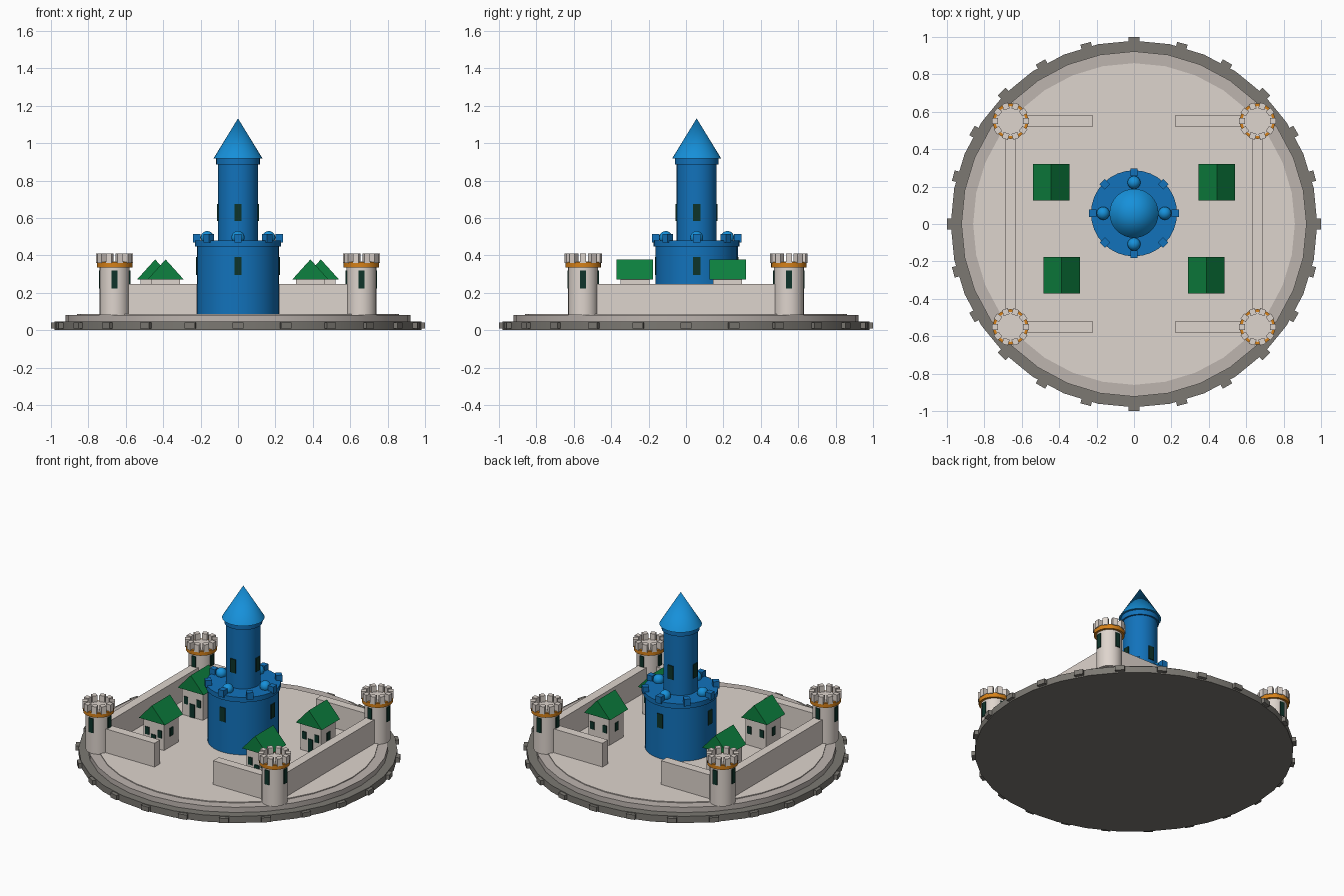
import bpy
from math import pi, cos, sin, radians

if "Cube" in bpy.data.objects:
    bpy.data.objects.remove(bpy.data.objects["Cube"])


def mat(name, r, g, b):
    m = bpy.data.materials.new(name)
    m.diffuse_color = (r, g, b, 1)
    m.use_nodes = True
    m.node_tree.nodes["Principled BSDF"].inputs["Base Color"].default_value = m.diffuse_color
    return m


STONE = mat("pale_stone", .73, .66, .61)
RIM = mat("rim_stone", .51, .46, .43)
DARK = mat("dark_stone", .20, .19, .17)
BLUE = mat("blue", .006, .17, .50)
LIGHTBLUE = mat("light_blue", .008, .28, .70)
GREEN = mat("roof_green", .004, .22, .05)
GLASS = mat("dark_green", .004, .034, .023)
ORANGE = mat("orange", .67, .22, .01)


def finish(name, m, smooth=False):
    ob = bpy.context.object
    ob.name = name
    ob.data.materials.append(m)
    if smooth:
        bpy.ops.object.shade_smooth_by_angle(angle=radians(35))
    return ob


def cyl(name, m, x, y, z0, z1, r0, r1=None, n=32):
    r1 = r0 if r1 is None else r1
    bpy.ops.mesh.primitive_cone_add(vertices=n, radius1=r0, radius2=r1, depth=z1 - z0,
                                    location=(x, y, (z0 + z1) / 2))
    return finish(name, m, True)


def box(name, m, x, y, z0, z1, sx, sy, rot=0):
    bpy.ops.mesh.primitive_cube_add(size=1, location=(x, y, (z0 + z1) / 2), rotation=(0, 0, rot))
    bpy.context.object.scale = (sx, sy, z1 - z0)
    return finish(name, m)


def ring(name, m, x, y, r, count, z0, z1, depth, width):
    """Blocks spread round a circle, each facing outwards."""
    for i in range(count):
        a = 2 * pi * i / count
        box(name, m, x + r * cos(a), y + r * sin(a), z0, z1, depth, width, a)


# Round island: dark foundation with blocks, rim and courtyard
cyl("foundation", DARK, 0, 0, 0, .045, .98)
ring("foundation_block", DARK, 0, 0, .975, 24, .008, .04, .05, .058)
cyl("rim", RIM, 0, 0, .045, .08, .923)
cyl("courtyard", STONE, 0, 0, .08, .086, .86)

# Central keep
KY = .057
cyl("keep_body", BLUE, 0, KY, .08, .45, .22)
cyl("keep_ledge", BLUE, 0, KY, .447, .48, .23)
ring("keep_battlement", BLUE, 0, KY, .22, 8, .468, .515, .04, .04)
for i in range(4):
    a = i * pi / 2
    bpy.ops.mesh.primitive_uv_sphere_add(segments=16, ring_count=10, radius=.035,
                                         location=(.165 * cos(a), KY + .165 * sin(a), .495))
    finish("keep_ball", LIGHTBLUE, True)
cyl("keep_turret", BLUE, 0, KY, .48, .89, .107)
cyl("turret_collar", BLUE, 0, KY, .885, .92, .117)
cyl("turret_roof", LIGHTBLUE, 0, KY, .918, 1.132, .131, 0)
ring("keep_window", GLASS, 0, KY, .216, 4, .295, .39, .016, .04)
ring("turret_window", GLASS, 0, KY, .104, 4, .583, .675, .016, .04)

# Corner towers and walls
for sx in (-1, 1):
    x = .66 * sx
    box("side_wall", STONE, x, 0, .08, .247, .06, 1.1)
    for y in (-.55, .55):
        box("end_wall", STONE, .44 * sx, y, .08, .247, .44, .06)
        cyl("tower", STONE, x, y, .08, .368, .08, n=24)
        cyl("tower_band", ORANGE, x, y, .335, .365, .095, n=24)
        ring("tower_merlon", STONE, x, y, .083, 10, .36, .41, .033, .033)
        ring("tower_window", GLASS, x, y, .077, 4, .222, .32, .014, .032)


# Houses with gabled roofs, ridge running front to back
def house(x, y):
    b, h = .155, .0975
    box("house_body", STONE, x, y, .08, .272, b, b)
    me = bpy.data.meshes.new("house_roof")
    pts = [(x + dx, y + dy, z) for dy in (-h, h) for dx, z in ((-h, .27), (h, .27), (0, .378))]
    me.from_pydata(pts, [], [(0, 1, 2), (5, 4, 3), (0, 3, 4, 1), (1, 4, 5, 2), (2, 5, 3, 0)])
    me.materials.append(GREEN)
    bpy.context.collection.objects.link(bpy.data.objects.new("house_roof", me))
    box("house_door", GLASS, x, y - b / 2, .08, .175, .036, .01)
    for s in (-1, 1):
        for f in (-1, 1):
            box("house_window", GLASS, x + s * .047, y + f * b / 2, .165, .215, .03, .01)
        box("house_side_window", GLASS, x + s * b / 2, y, .16, .215, .01, .035)


for s in (-1, 1):
    house(.443 * s, .223)
    house(.387 * s, -.273)
